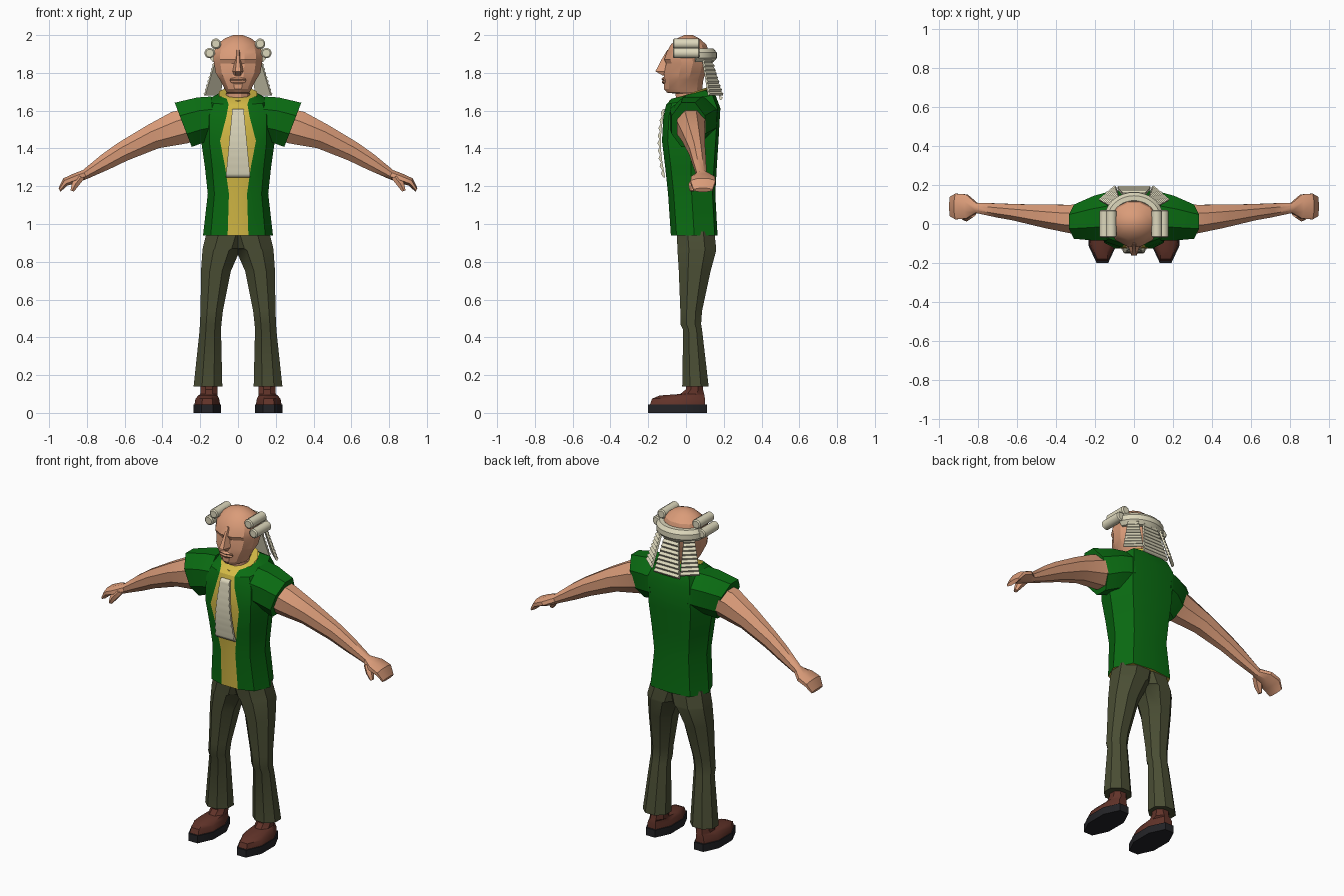
import bpy, bmesh, math
from mathutils import Vector as V

if "Cube" in bpy.data.objects:
    bpy.data.objects.remove(bpy.data.objects["Cube"])


def mat(name, r, g, b):
    m = bpy.data.materials.new(name)
    m.diffuse_color = (r, g, b, 1)
    m.use_nodes = True
    m.node_tree.nodes["Principled BSDF"].inputs["Base Color"].default_value = m.diffuse_color
    return m


SKIN = mat("skin", 0.70, 0.33, 0.19)
GREEN = mat("vest green", 0.003, 0.15, 0.006)
YELLOW = mat("shirt yellow", 0.66, 0.49, 0.06)
OLIVE = mat("trouser olive", 0.068, 0.075, 0.034)
BROWN = mat("shoe brown", 0.12, 0.033, 0.022)
BLACK = mat("sole black", 0.017, 0.017, 0.02)
CREAM = mat("wig cream", 0.72, 0.68, 0.50)


def loft(name, rings, *mats, mirror=False, angle=35, rule=None):
    """Skin equal-length rings of points; cap both ends."""
    bm = bmesh.new()
    vs = [[bm.verts.new(p) for p in r] for r in rings]
    n = len(vs[0])
    for a, b in zip(vs, vs[1:]):
        for i in range(n):
            f = bm.faces.new((a[i], a[(i + 1) % n], b[(i + 1) % n], b[i]))
            if rule:
                f.material_index = rule(i)
    for end in (vs[0], vs[-1]):
        bm.faces.new(end).material_index = 1 if rule else 0
    bmesh.ops.recalc_face_normals(bm, faces=bm.faces)
    me = bpy.data.meshes.new(name)
    bm.to_mesh(me)
    bm.free()
    for m in mats:
        me.materials.append(m)
    ob = bpy.data.objects.new(name, me)
    bpy.context.collection.objects.link(ob)
    bpy.ops.object.select_all(action='DESELECT')
    ob.select_set(True)
    bpy.context.view_layer.objects.active = ob
    bpy.ops.object.shade_smooth_by_angle(angle=math.radians(angle))
    if mirror:
        ob.modifiers.new("mirror", 'MIRROR').use_mirror_merge = False
    return ob


def ring(c, u, v, n=8):
    """Polygon ring with flat sides that touch c +- u and c +- v."""
    k = 1 / math.cos(math.pi / n)
    c, u, v = V(c), V(u) * k, V(v) * k
    angles = [2 * math.pi * (i + 0.5) / n for i in range(n)]
    return [c + u * math.cos(a) + v * math.sin(a) for a in angles]


def level(z, x0, x1, y0, y1, n=8, slope=0):
    """Horizontal ring filling a rectangle; slope tilts it along y."""
    return ring(((x0 + x1) / 2, (y0 + y1) / 2, z), ((x1 - x0) / 2, 0, 0),
                (0, (y1 - y0) / 2, slope * (y1 - y0) / 2), n)


# Shoes and trousers
loft("shoe_sole", [level(z, .09, .235, -.2, .11) for z in (0, .045)], BLACK, mirror=True)
loft("shoe_upper", [level(*r) for r in (
    (.045, .095, .23, -.19, .1), (.075, .10, .225, -.18, .1), (.092, .108, .21, -.14, .098),
    (.10, .108, .20, -.03, .096), (.125, .108, .198, 0, .09), (.18, .108, .198, 0, .09))],
    BROWN, mirror=True)
loft("trouser_leg", [level(*r) for r in (
    (.14, .083, .235, -.02, .12), (.44, .09, .203, -.015, .085), (.47, .088, .202, -.03, .08),
    (.54, .08, .198, -.03, .085), (.75, .038, .196, -.038, .13), (.86, -.01, .188, -.045, .16),
    (.87, -.03, .187, -.045, .16), (.96, -.06, .165, -.05, .15))], OLIVE, mirror=True)


# Vest: the strip between the two front edges is the shirt
def torso_ring(z, w, xs, yf, yb, slope=0):
    half = [(w, yf), (.78 * xs, yf + .03), (xs, (yf + yb) / 2), (.72 * xs, yb - .015)]
    pts = half + [(0, yb)] + [(-x, y) for x, y in reversed(half)]
    return [V((x, y, z + slope * (y - .03))) for x, y in pts]


loft("vest", [torso_ring(*r) for r in (
    (.94, .055, .185, -.08, .167), (1.16, .048, .16, -.095, .155), (1.30, .068, .175, -.11, .163),
    (1.44, .095, .195, -.127, .172), (1.59, .062, .195, -.12, .182, .15),
    (1.66, .05, .165, -.105, .155, .2), (1.69, .06, .105, -.075, .115, .25))],
    GREEN, YELLOW, rule=lambda i: int(i == 8), angle=30)
loft("shirt_collar", [level(1.63, -.09, .09, -.09, .11, 10, .3),
                      level(1.69, -.10, .10, -.085, .118, 10, .35)], YELLOW)
loft("vest_sleeve", [ring(*r) for r in (
    ((.13, .04, 1.56), (.01, 0, .115), (0, .125, 0)),
    ((.20, .03, 1.55), (.015, 0, .12), (0, .115, 0)),
    ((.29, .012, 1.525), (.045, 0, .117), (0, .088, 0)))], GREEN, mirror=True)

# Arms with mitten-like hands: x, y, z, half thickness, half width
loft("arm", [ring((x, y, z), (.45 * t, 0, .89 * t), (0, w, 0)) for x, y, z, t, w in (
    (.24, .03, 1.53, .09, .08), (.31, .025, 1.51, .093, .073), (.45, .04, 1.462, .068, .06),
    (.61, .06, 1.383, .053, .042), (.70, .07, 1.33, .044, .036), (.81, .083, 1.262, .026, .026),
    (.86, .09, 1.243, .026, .062), (.915, .09, 1.222, .022, .066), (.945, .09, 1.18, .011, .05))],
    SKIN, mirror=True)
loft("thumb", [ring(c, (t, 0, .4 * t), (0, 1.3 * t, 0), 6) for c, t in (
    ((.83, .06, 1.25), .018), ((.86, .04, 1.212), .018), ((.878, .033, 1.175), .009))],
    SKIN, mirror=True)

# Neck and head: z, half width, front y, back y
loft("head", [level(z, -x, x, a, b, 12) for z, x, a, b in (
    (1.60, .065, -.05, .09), (1.69, .064, -.055, .088), (1.695, .06, -.10, .086),
    (1.715, .07, -.117, .086), (1.765, .097, -.118, .092), (1.80, .118, -.115, .105),
    (1.85, .127, -.105, .118), (1.872, .13, -.115, .122), (1.91, .128, -.102, .122),
    (1.95, .11, -.08, .108), (1.983, .07, -.045, .07), (2.0, .025, -.01, .035))],
    SKIN, angle=25)
loft("nose", [[V((-w, -.09, z)), V((-w * .4, y, z)), V((w * .4, y, z)), V((w, -.09, z))]
              for z, w, y in ((1.785, .03, -.122), (1.808, .036, -.162), (1.87, .018, -.13),
                              (1.92, .014, -.10))], SKIN)
loft("lips", [level(z, -x, x, y, -.09, 6) for z, x, y in (
    (1.74, .028, -.118), (1.752, .04, -.126), (1.76, .042, -.12), (1.768, .04, -.128),
    (1.778, .025, -.118))], SKIN)


# Wig: band round the back, side rolls and pleated tails
def band_ring(a):
    d = V((math.cos(a), math.sin(a), 0))
    return ring((.122 * d.x, .03 + .103 * d.y, 1.893), d * .03, (0, 0, .036))


loft("wig_band", [band_ring(math.radians(a)) for a in range(10, 171, 10)], CREAM)
for part, x, z in (("upper", .117, 1.954), ("lower", .15, 1.905)):
    loft("wig_roll_" + part, [ring((x, y, z), (r, 0, 0), (0, 0, r), 12) for y, r in (
        (-.07, .02), (-.064, .027), (.066, .027), (.072, .02))], CREAM, mirror=True)


def pleats(name, top, bottom, w0, w1, normal, rows, bulge=0, mirror=False):
    """Thin hanging panel with horizontal pleats, widening downward."""
    nrm = V(normal).normalized()
    side = nrm.cross(V((0, 0, 1)))
    rings = []
    for i in range(2 * rows + 1):
        t = i / (2 * rows)
        w = w0 + (w1 - w0) * t
        c = V(top).lerp(V(bottom), t) + nrm * (bulge * math.sin(math.pi * t))
        front = c + nrm * (.010 if i % 2 else 0)
        back = c - nrm * .008
        rings.append([front - side * w, front + side * w, back + side * w, back - side * w])
    return loft(name, rings, CREAM, mirror=mirror, angle=60)


pleats("wig_tail_back", (0, .135, 1.875), (0, .187, 1.657), .045, .085, (0, 1, 0), 9)
pleats("wig_tail_side", (.098, .11, 1.875), (.137, .158, 1.68), .03, .055, (.65, .75, 0), 9,
       mirror=True)
pleats("neck_ruffle", (0, -.12, 1.61), (0, -.118, 1.245), .03, .065, (0, -1, 0), 9, bulge=.022)
